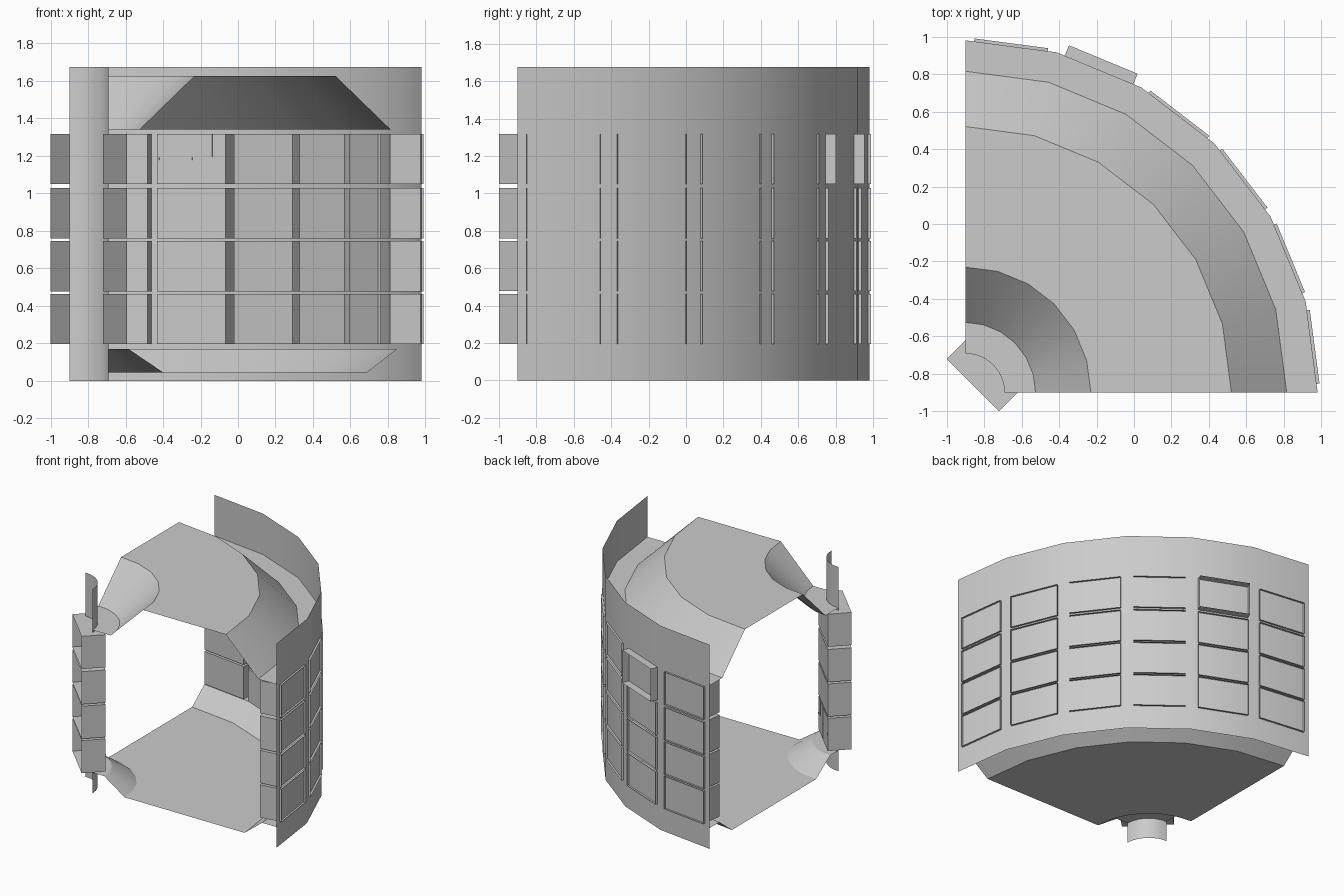
import bpy, bmesh, math
from mathutils import Matrix, Vector

cube = bpy.data.objects.get("Cube")
if cube:
    bpy.data.objects.remove(cube)

AXIS = Vector((-0.9, -0.9, 0))
STEP = math.radians(15)
SEGMENTS = 6
ROWS = [0.195, 0.477, 0.76, 1.05]   # bottom of each row of modules
ROW_H = 0.268
HALF_W = 0.198

grey = bpy.data.materials.new("light_grey")
grey.use_nodes = True
grey.diffuse_color = (0.6, 0.6, 0.6, 1)
grey.node_tree.nodes["Principled BSDF"].inputs["Base Color"].default_value = (0.6, 0.6, 0.6, 1)


def finish(name, bm, smooth=False):
    mesh = bpy.data.meshes.new(name)
    bm.to_mesh(mesh)
    bm.free()
    mesh.materials.append(grey)
    obj = bpy.data.objects.new(name, mesh)
    bpy.context.collection.objects.link(obj)
    if smooth:
        bpy.ops.object.select_all(action="DESELECT")
        obj.select_set(True)
        bpy.context.view_layer.objects.active = obj
        bpy.ops.object.shade_smooth_by_angle(angle=math.radians(25))
    return obj


def sector(name, profile):
    """Sweep an (r, z) profile a quarter turn around the machine axis."""
    bm = bmesh.new()
    rings = []
    for i in range(SEGMENTS + 1):
        a = i * STEP
        rings.append([bm.verts.new(AXIS + Vector((r * math.cos(a), r * math.sin(a), z)))
                      for r, z in profile])
    for p, q in zip(rings, rings[1:]):
        for j in range(len(profile) - 1):
            bm.faces.new((p[j], q[j], q[j + 1], p[j + 1]))
    return finish(name, bm, smooth=True)


def box(bm, angle, r0, r1, w0, w1, z0, z1, open_side=0):
    """Box in radial coordinates; open_side is the radial direction left open."""
    place = (Matrix.Translation(AXIS) @ Matrix.Rotation(angle, 4, "Z")
             @ Matrix.Translation(((r0 + r1) / 2, (w0 + w1) / 2, (z0 + z1) / 2))
             @ Matrix.Diagonal((r1 - r0, w1 - w0, z1 - z0, 1)))
    verts = bmesh.ops.create_cube(bm, size=1)["verts"]
    if open_side:
        faces = {f for v in verts for f in v.link_faces}
        back = [f for f in faces if f.normal.x * open_side > 0.9
                or f.calc_center_median().x * open_side > 0.4]
        bmesh.ops.delete(bm, geom=back, context="FACES_ONLY")
    bmesh.ops.transform(bm, matrix=place, verts=verts)


def module(name, angle, r0, r1, z, open_side, split=False):
    bm = bmesh.new()
    box(bm, angle, r0, r1, -HALF_W, HALF_W, z, z + ROW_H, open_side)
    if split:
        # seams and fixing studs on the face towards the chamber
        face = r0 if open_side > 0 else r1
        lo, hi = face - 0.004, face + 0.004
        mid = z + ROW_H / 2
        box(bm, angle, lo, hi, -0.002, 0.002, z + 0.01, z + ROW_H)
        box(bm, angle, lo, hi, -0.122, -0.118, mid + 0.01, z + ROW_H)
        for w in (-0.19, 0, 0.19):
            box(bm, angle, lo, hi, w - 0.006, w + 0.006, mid - 0.006, mid + 0.006)
    return finish(name, bm)


# Outer and inner vessel walls
sector("outer_wall", [(1.88, 0), (1.88, 1.675)])
sector("inner_wall", [(0.21, 0), (0.21, 1.675)])

# Ceiling and floor troughs with their ledges to the walls
sector("ceiling", [(0.21, 1.34), (0.375, 1.34), (0.67, 1.627),
                   (1.42, 1.627), (1.715, 1.34), (1.88, 1.34)])
sector("floor", [(0.21, 0.17), (0.315, 0.17), (0.5, 0.045),
                 (1.59, 0.045), (1.75, 0.17), (1.88, 0.17)])

# Outboard wall modules, open towards the outside
for col in range(SEGMENTS):
    for row, z in enumerate(ROWS):
        port = col == 4 and row == 3
        module(f"outboard_module_{col + 1}_{row + 1}", (col + 0.5) * STEP,
               1.70, 1.924 if port else 1.88, z, 1, port)

# Inboard wall modules, open towards the axis
for row, z in enumerate(ROWS):
    module(f"inboard_module_{row + 1}", math.radians(45), 0.057, 0.237, z, -1, row == 0)
